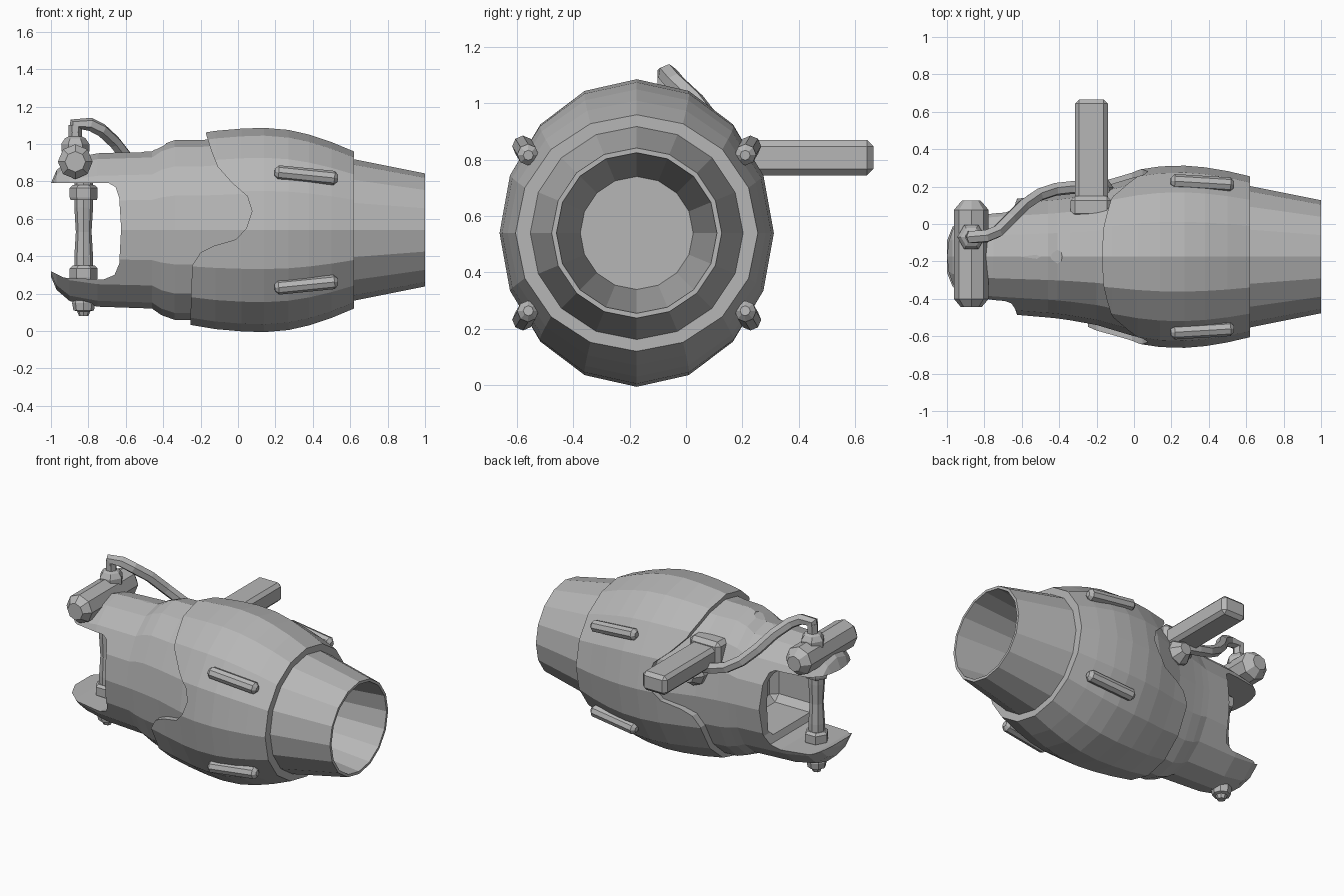
import bpy, bmesh, math
from mathutils import Vector

if "Cube" in bpy.data.objects:
    bpy.data.objects.remove(bpy.data.objects["Cube"], do_unlink=True)

CY, CZ = -0.175, 0.54  # main axis, running along x
grey = bpy.data.materials.new("plain grey")
grey.use_nodes = True
COLOUR = (0.47, 0.47, 0.47, 1)
grey.diffuse_color = COLOUR
grey.node_tree.nodes["Principled BSDF"].inputs["Base Color"].default_value = COLOUR


def finish(name, bm):
    bmesh.ops.recalc_face_normals(bm, faces=bm.faces)
    mesh = bpy.data.meshes.new(name)
    bm.to_mesh(mesh)
    bm.free()
    mesh.materials.append(grey)
    obj = bpy.data.objects.new(name, mesh)
    bpy.context.collection.objects.link(obj)
    return obj


def lathe(name, profile, sides, origin, axis="X", ring=False):
    """Sweep (position, radius, other radius) around an axis."""
    bm = bmesh.new()
    loops = []
    for p in profile:
        t, ra, rb = p[0], p[1], p[-1]
        loop = []
        for i in range(sides):
            a = 2 * math.pi * i / sides
            u, v = ra * math.cos(a), rb * math.sin(a)
            co = {"X": (t, u, v), "Y": (u, t, v), "Z": (u, v, t)}[axis]
            loop.append(bm.verts.new(Vector(co) + Vector(origin)))
        loops.append(loop)
    pairs = list(zip(loops, loops[1:]))
    if ring:
        pairs.append((loops[-1], loops[0]))
    else:
        bm.faces.new(loops[0])
        bm.faces.new(loops[-1])
    for a, b in pairs:
        for i in range(sides):
            j = (i + 1) % sides
            bm.faces.new((a[i], a[j], b[j], b[i]))
    return finish(name, bm)


def prism(name, outline, y0, y1):
    """Extrude an x-z outline along y."""
    bm = bmesh.new()
    face = bm.faces.new([bm.verts.new((x, y0, z)) for x, z in outline])
    new = bmesh.ops.extrude_face_region(bm, geom=[face])["geom"]
    verts = [g for g in new if isinstance(g, bmesh.types.BMVert)]
    bmesh.ops.translate(bm, verts=verts, vec=(0, y1 - y0, 0))
    return finish(name, bm)


def box(name, lo, hi, bevel=0.0):
    bm = bmesh.new()
    bmesh.ops.create_cube(bm, size=1)
    for v in bm.verts:
        v.co = [lo[k] if v.co[k] < 0 else hi[k] for k in range(3)]
    if bevel:
        bmesh.ops.bevel(bm, geom=bm.edges[:], offset=bevel, segments=1, affect="EDGES")
    return finish(name, bm)


def carve(obj, *cutters):
    for c in cutters:
        m = obj.modifiers.new("cut", "BOOLEAN")
        m.operation, m.solver, m.object = "DIFFERENCE", "EXACT", c
    bpy.context.view_layer.update()
    ev = obj.evaluated_get(bpy.context.evaluated_depsgraph_get())
    mesh = bpy.data.meshes.new_from_object(ev)
    obj.modifiers.clear()
    obj.data = mesh
    for c in cutters:
        bpy.data.objects.remove(c, do_unlink=True)


def pipe(name, points, radius):
    curve = bpy.data.curves.new(name, "CURVE")
    curve.dimensions = "3D"
    curve.bevel_depth, curve.bevel_resolution = radius, 1
    curve.use_fill_caps = True
    s = curve.splines.new("POLY")
    s.points.add(len(points) - 1)
    for p, co in zip(s.points, points):
        p.co = (*co, 1)
    temp = bpy.data.objects.new(name, curve)
    bpy.context.collection.objects.link(temp)
    bpy.context.view_layer.update()
    ev = temp.evaluated_get(bpy.context.evaluated_depsgraph_get())
    bm = bmesh.new()
    bm.from_mesh(bpy.data.meshes.new_from_object(ev))
    bpy.data.objects.remove(temp, do_unlink=True)
    bmesh.ops.remove_doubles(bm, verts=bm.verts, dist=0.0005)
    for f in bm.faces:
        f.smooth = False
        f.material_index = 0
    return finish(name, bm)


# Rear body with open jaw, hollow recess and flattened top
body = lathe("body", [(-1, .19, .25), (-.97, .24, .32), (-.9, .28, .38), (-.75, .3, .41),
                      (-.46, .325, .42), (-.41, .33, .455), (-.34, .34, .48), (-.2, .365, .48),
                      (0, .425, .5), (.2, .44, .49)], 16, (0, CY, CZ))
jaw = prism("jaw_cutter", [(-1.2, .36), (-1, .32), (-.93, .285), (-.72, .275), (-.66, .3), (-.635, .36),
                           (-.625, .55), (-.635, .71), (-.655, .77), (-.69, .79), (-1.2, .79)], -1, 1)
recess = box("recess_cutter", (-.8, CY - .23, .34), (-.35, CY + .23, .74), .04)
scoop = prism("scoop_cutter", [(-1.2, .955), (-.52, .955), (-.44, .97), (-.39, .995), (-.365, 1.03),
                               (-.365, 1.2), (-1.2, 1.2)], -1, 1)
carve(body, jaw, recess, scoop)

# Bulging outer shell with a wavy rear edge
shell = lathe("outer_shell", [(-.27, .4, .505), (-.12, .43, .53), (.02, .465, .542), (.14, .483, .546),
                              (.27, .487, .535), (.38, .478, .51), (.5, .458, .47), (.62, .43, .42),
                              (.62, .375, .375), (.4, .4, .4), (.1, .4, .44), (-.27, .31, .42)],
              16, (0, CY, CZ), ring=True)
edge = prism("edge_cutter", [(-.5, 1.3), (-.17, 1.3), (-.17, 1.05), (-.145, .97), (-.11, .88), (-.03, .79),
                             (.05, .72), (.075, .64), (.045, .55), (-.01, .49), (-.13, .455), (-.2, .42),
                             (-.245, .35), (-.255, .05), (-.255, -.2), (-.5, -.2)], -1, 1)
carve(shell, edge)

# Hollow tapering nozzle
lathe("nozzle", [(.22, .2), (1, .285), (1, .302), (.62, .378), (.5, .39), (.2, .38), (.2, .02), (.22, .02)],
      16, (0, CY, CZ), ring=True)
lathe("nozzle_back_wall", [(.19, .21), (.225, .21)], 16, (0, CY, CZ))

# Four raised ribs around the shell
for sy in (-1, 1):
    for sz in (-1, 1):
        name = f"rib_{'front' if sy < 0 else 'back'}_{'lower' if sz < 0 else 'upper'}"
        rib = lathe(name, [(-.17, .018), (-.15, .038), (.15, .038), (.17, .018)], 8,
                    (0, 0, 0))
        rib.location = (.365, CY + sy * .395, CZ + sz * .293)
        rib.rotation_euler = (0, sz * .1, -sy * .06)

# Crossbar through the upper jaw
lathe("crossbar", [(-.28, .055), (-.235, .093), (.24, .093), (.29, .05)], 8,
      (-.87, CY + .01, .905), "Y")

# Upright pin with collars and a nut below
PIN = (-.825, CY, 0)
lathe("jaw_pin", [(.2, .05), (.4, .05), (.53, .042), (.66, .05), (.82, .05)], 8, PIN, "Z")
for label, z in (("lower", .27), ("upper", .7)):
    z0, z1 = (z, z + .08)
    lathe(label + "_collar", [(z0, .07), (z0 + .015, .075), (z1 - .015, .075), (z1, .058)], 6, PIN, "Z")
lathe("pin_nut", [(.08, .025), (.105, .035), (.11, .055), (.15, .062), (.18, .055)], 8, PIN, "Z")

# Hose fitting and hose running down the back
FIT = (-.87, -.07, 0)
lathe("hose_fitting", [(.96, .075), (1.0, .075), (1.03, .055), (1.04, .035), (1.1, .035)], 6, FIT, "Z")
pipe("hose", [(-.87, -.07, 1.03), (-.87, -.07, 1.105), (-.79, -.065, 1.105), (-.73, -.04, 1.075),
              (-.66, .03, 1.01), (-.59, .1, .92), (-.51, .155, .84), (-.42, .185, .785),
              (-.33, .195, .76), (-.22, .19, .74)], .036)
lathe("hose_bulb", [(-.09, .03), (-.05, .075), (.03, .08), (.09, .04)], 8, (-.19, .165, .69), "Y")

# Side handle with its mount
box("handle_mount", (-.34, .03, .7), (-.12, .15, .9), .025)
box("handle", (-.315, .05, .745), (-.14, .665, .87), .022)
